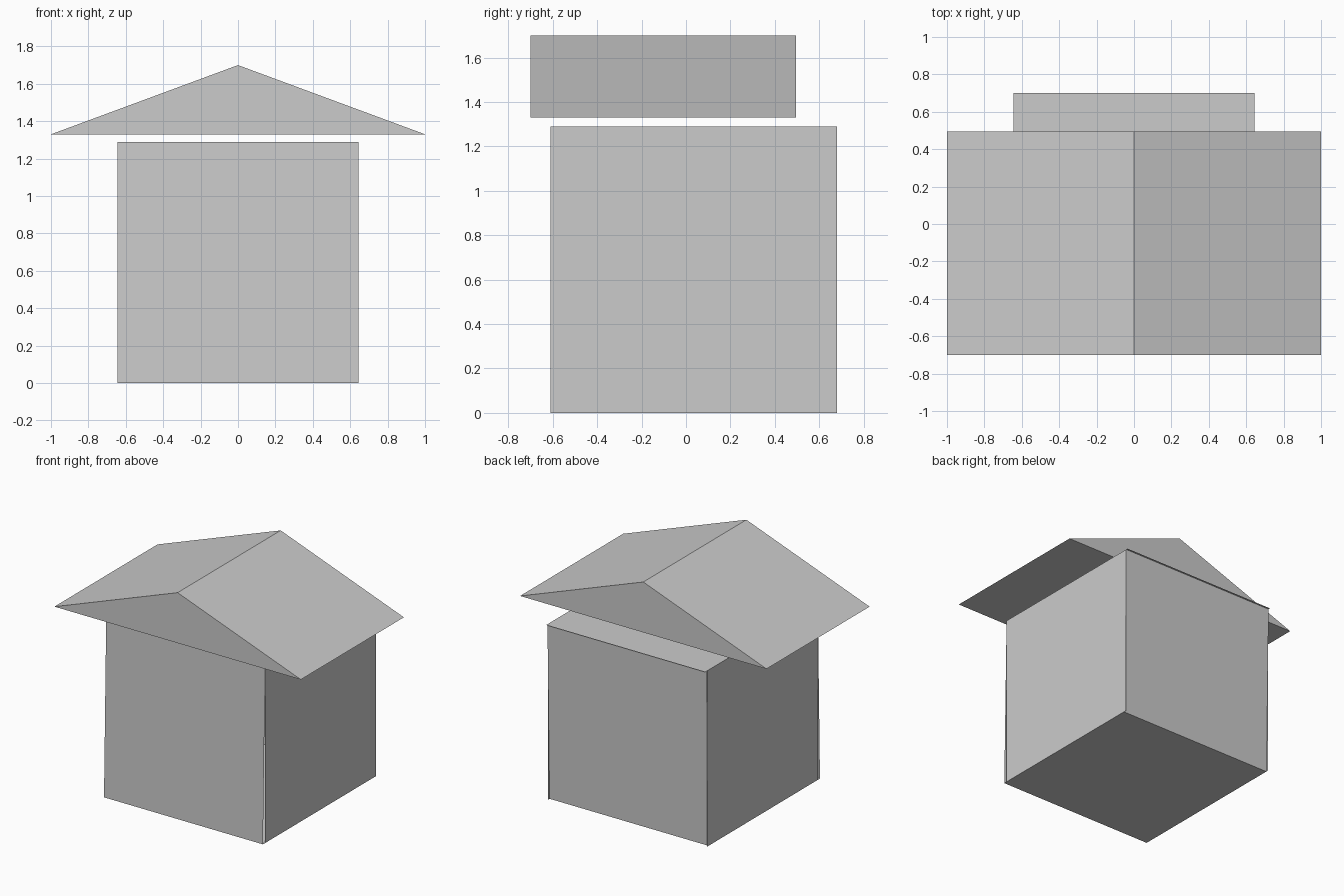
import bpy

if "Cube" in bpy.data.objects:
    bpy.data.objects.remove(bpy.data.objects["Cube"])

HALF, TOP = 0.645, 1.29      # half width and height of the cube body


def make(name, verts, faces):
    mesh = bpy.data.meshes.new(name)
    mesh.from_pydata(verts, [], faces)
    obj = bpy.data.objects.new(name, mesh)
    bpy.context.collection.objects.link(obj)
    return obj


def sheet(name, y0, z0, y1, z1, flip=False):
    """Panel spanning the full width between two (y, z) points."""
    face = (0, 1, 2, 3)
    make(name, [(-HALF, y0, z0), (HALF, y0, z0), (HALF, y1, z1), (-HALF, y1, z1)],
         [face[::-1] if flip else face])


# Front and back walls lean very slightly backwards
sheet("front_wall", -0.632, 0, -0.607, TOP)
sheet("back_wall", 0.66, 0, 0.685, TOP, flip=True)

# Floor and ceiling panels
sheet("floor", -0.632, 0, 0.66, 0, flip=True)
sheet("ceiling", -0.59, TOP, 0.70, TOP)

# Upright square side walls
for name, x, order in (("right_wall", HALF, (0, 1, 2, 3)), ("left_wall", -HALF, (3, 2, 1, 0))):
    make(name, [(x, -0.61, 0), (x, 0.68, 0), (x, 0.68, TOP), (x, -0.61, TOP)], [order])

# Gable roof: closed triangular prism floating just above the body
profile = [(-1, 1.33), (1, 1.33), (0, 1.70)]
make("roof", [(x, y, z) for y in (-0.70, 0.495) for x, z in profile],
     [(0, 1, 2), (5, 4, 3), (0, 3, 4, 1), (1, 4, 5, 2), (2, 5, 3, 0)])
